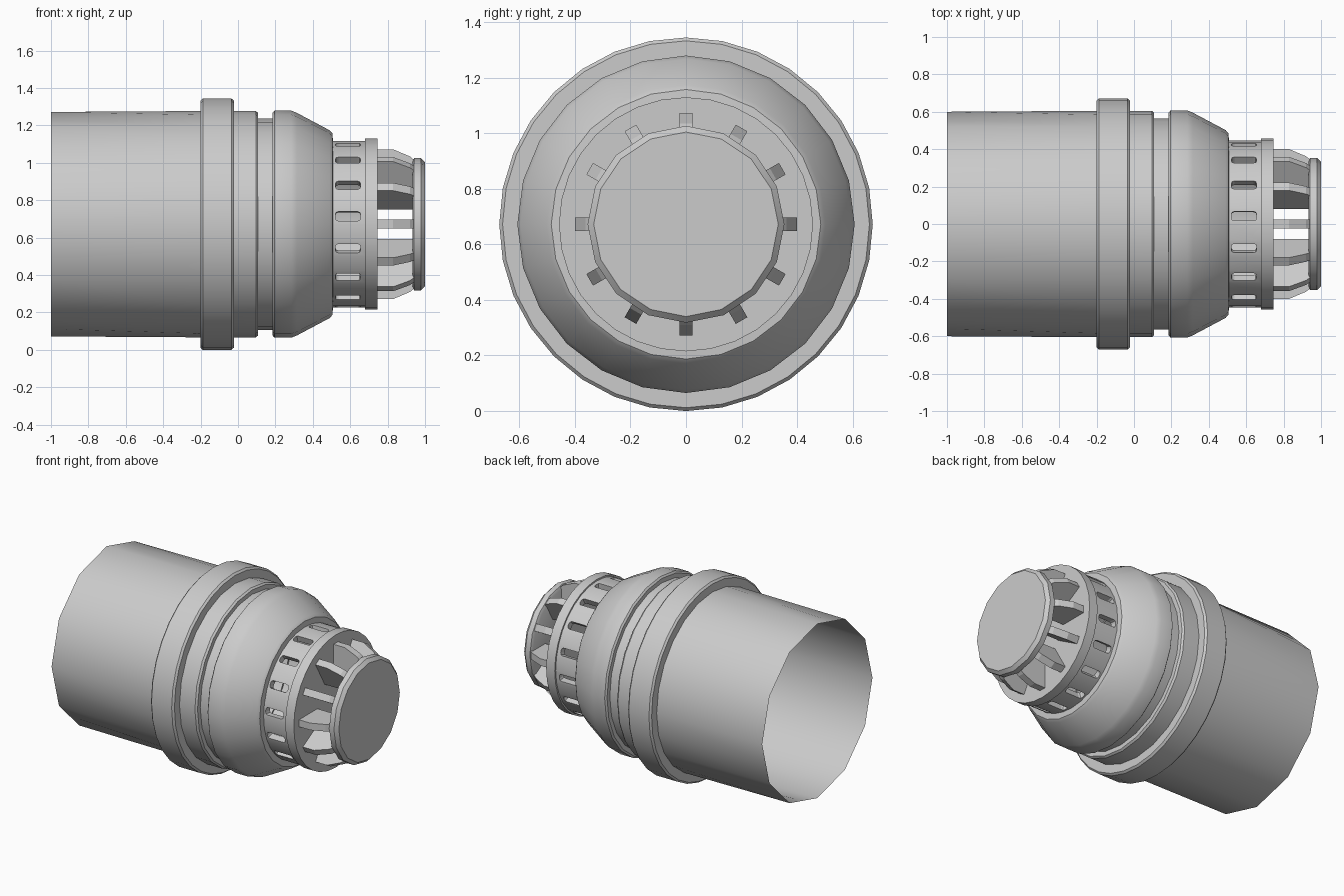
import bpy, bmesh
from math import sin, cos, pi, radians
from mathutils import Matrix

if "Cube" in bpy.data.objects:
    bpy.data.objects.remove(bpy.data.objects["Cube"])

CZ = 0.672  # height of the long axis


def finish(name, bm, smooth=True):
    me = bpy.data.meshes.new(name)
    bm.to_mesh(me)
    bm.free()
    ob = bpy.data.objects.new(name, me)
    bpy.context.collection.objects.link(ob)
    ob.location.z = CZ
    bpy.ops.object.select_all(action='DESELECT')
    ob.select_set(True)
    bpy.context.view_layer.objects.active = ob
    if smooth:
        bpy.ops.object.shade_smooth_by_angle(angle=radians(31))
    return ob


def revolve(name, profile, n, closed=False, flat_start=False):
    """Lathe a list of (x, radius) points around the x axis."""
    bm = bmesh.new()
    rings = []
    for j, (x, r) in enumerate(profile):
        ring = []
        for i in range(n):
            a = 2 * pi * i / n
            # halve the side count on the first ring if asked
            k = cos(2 * pi / n) if flat_start and j == 0 and i % 2 else 1
            ring.append(bm.verts.new((x, r * k * cos(a), r * k * sin(a))))
        rings.append(ring)
    pairs = list(zip(rings, rings[1:]))
    if closed:
        pairs.append((rings[-1], rings[0]))
    for p, q in pairs:
        for i in range(n):
            m = (i + 1) % n
            bm.faces.new((p[i], p[m], q[m], q[i]))
    bmesh.ops.remove_doubles(bm, verts=bm.verts, dist=1e-5)
    return finish(name, bm)


# open-ended barrel, groove and tapered shoulder
revolve("barrel", [(-1, .6), (-.2, .605), (.095, .605), (.108, .595), (.108, .565),
                   (.185, .565), (.185, .595), (.195, .607), (.285, .607),
                   (.315, .595), (.49, .502), (.505, .485), (.508, .44)],
        24, flat_start=True)

# raised collar
revolve("collar", [(-.2, .595), (-.2, .66), (-.188, .672), (-.035, .672),
                   (-.022, .66), (-.022, .595)], 32)

# hollow band with a ring of rounded slots
band = revolve("slotted_band", [(.5, .446), (.69, .446), (.69, .4), (.5, .4)], 32, closed=True)
bm = bmesh.new()
for i in range(16):
    part = bmesh.new()
    bmesh.ops.create_cube(part, size=1, matrix=Matrix.Diagonal((.135, .05, .2, 1)))
    edges = [e for e in part.edges if abs(e.verts[0].co.z - e.verts[1].co.z) > .1]
    bmesh.ops.bevel(part, geom=edges, offset=.016, segments=2, profile=.5, affect='EDGES')
    part.transform(Matrix.Rotation(radians(-90 + 17 + 22.5 * i), 4, 'X')
                   @ Matrix.Translation((.588, 0, .43)) @ Matrix.Identity(4))
    tmp = bpy.data.meshes.new("tmp")
    part.to_mesh(tmp)
    part.free()
    bm.from_mesh(tmp)
    bpy.data.meshes.remove(tmp)
cutter = finish("slot_cutter", bm, False)
cutter.hide_render = True
mod = band.modifiers.new("slots", 'BOOLEAN')
mod.object = cutter
mod.operation = 'DIFFERENCE'
mod.solver = 'EXACT'
bpy.context.view_layer.objects.active = band
band.select_set(True)
bpy.ops.object.modifier_move_to_index(modifier="slots", index=0)
bpy.ops.object.modifier_apply(modifier="slots")
bpy.data.objects.remove(cutter)

# disc closing the band
revolve("end_disc", [(.68, 0), (.68, .457), (.745, .457), (.745, 0)], 32)

# twelve radial fins between disc and cap
bm = bmesh.new()
outline = [(.74, .2), (.94, .2), (.94, .345), (.92, .362), (.83, .4), (.74, .4)]
for i in range(12):
    rot = Matrix.Rotation(2 * pi * i / 12, 4, 'X')
    lo, hi = [[bm.verts.new(rot @ Matrix.Translation((x, y, z)).translation)
               for x, z in outline] for y in (-.024, .024)]
    bm.faces.new(lo)
    bm.faces.new(hi[::-1])
    for k in range(len(lo)):
        m = (k + 1) % len(lo)
        bm.faces.new((lo[m], lo[k], hi[k], hi[m]))
bmesh.ops.recalc_face_normals(bm, faces=bm.faces)
finish("fins", bm, False)

# front cap with chamfered rim
revolve("cap", [(.932, 0), (.932, .335), (.942, .354), (.978, .354), (1, .332), (1, 0)], 16)
